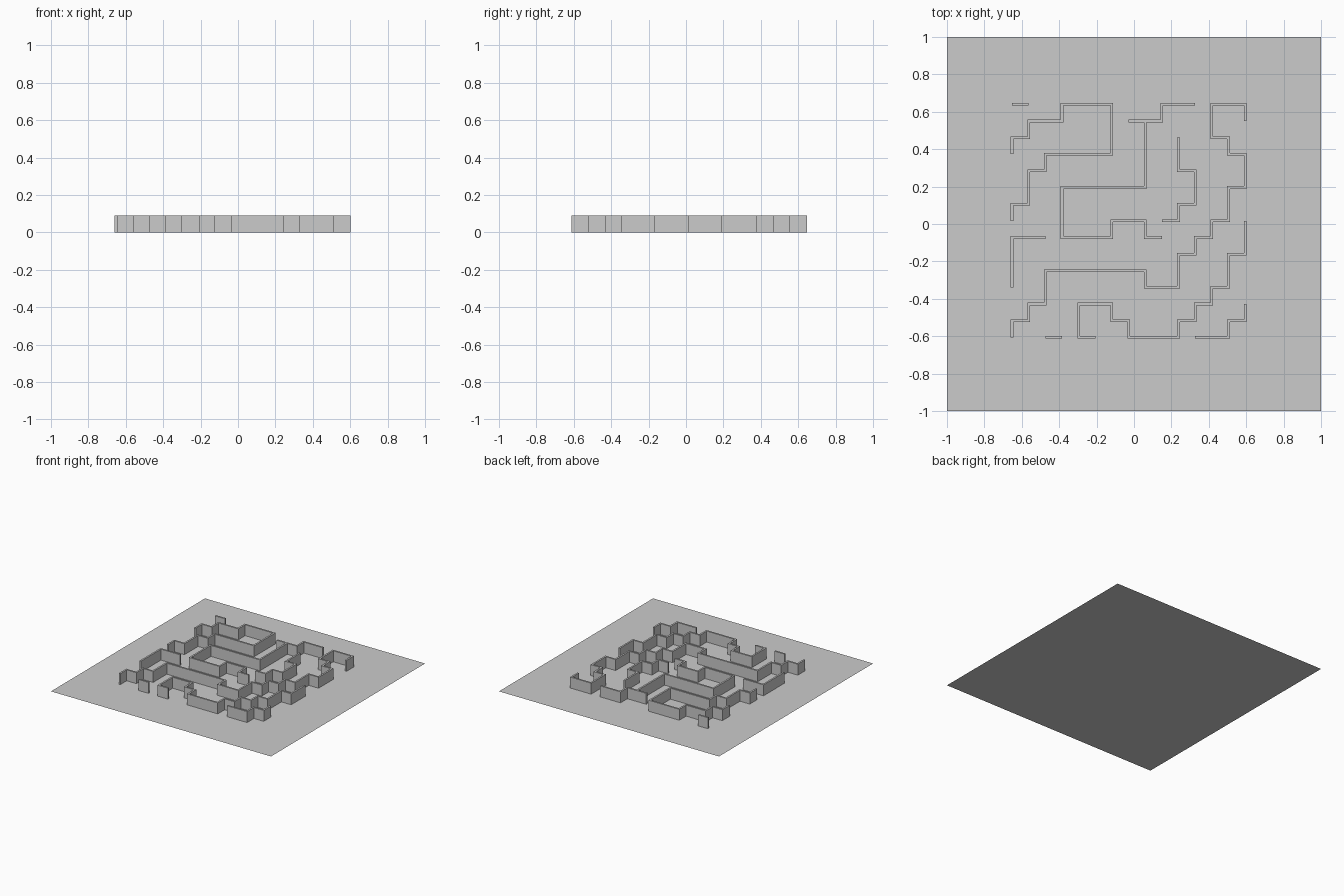
import bpy, bmesh
from mathutils import Vector

if "Cube" in bpy.data.objects:
    bpy.data.objects.remove(bpy.data.objects["Cube"])

STEP, X0, Y0 = 0.089, -0.652, 0.640   # lattice spacing and top-left node
HALF, HEIGHT = 0.007, 0.09            # half wall thickness, wall height

# Flat base sheet
bpy.ops.mesh.primitive_plane_add(size=2)
bpy.context.object.name = "base_plate"


def trace(col, row, axis, steps):
    """Right-angled path: steps alternate between x (0) and y (1)."""
    pts, p = [], [col, row]
    pts.append(tuple(p))
    for s in steps:
        p[axis] += s
        axis = 1 - axis
        pts.append(tuple(p))
    return [Vector((X0 + c * STEP, Y0 - r * STEP)) for c, r in pts]


def wall(name, pts):
    """Upright mitred wall along a path, with flush ends."""
    bm = bmesh.new()
    rings = []
    for i, p in enumerate(pts):
        a = (p - pts[i - 1]).normalized() if i else Vector((0, 0))
        b = (pts[i + 1] - p).normalized() if i < len(pts) - 1 else Vector((0, 0))
        off = Vector((-a.y - b.y, a.x + b.x)) * HALF   # right-angle mitre
        l, r = p + off, p - off
        rings.append([bm.verts.new((q.x, q.y, z))
                      for q, z in ((l, 0), (r, 0), (r, HEIGHT), (l, HEIGHT))])
    for A, B in zip(rings, rings[1:]):
        for k in range(4):
            n = (k + 1) % 4
            bm.faces.new((A[k], A[n], B[n], B[k]))
    bm.faces.new(rings[0])
    bm.faces.new(rings[-1])
    bmesh.ops.recalc_face_normals(bm, faces=bm.faces)
    me = bpy.data.meshes.new(name)
    bm.to_mesh(me)
    bm.free()
    ob = bpy.data.objects.new(name, me)
    bpy.context.collection.objects.link(ob)


# Walls: start column, start row, first axis, alternating steps
walls = {
    "wall_stub_back": (0, 0, 0, [1]),
    "wall_back_left": (0, 3, 1, [-1, 1, -1, 2, -1, 3, 3, -4, 1, -1, 2, -1, 1]),
    "wall_back_middle": (7, 1, 0, [2, -1, 2]),
    "wall_inner_hook": (8, 1, 1, [4, -5, 3, 3, -1, 2, 1, 1]),
    "wall_inner_right": (10, 2, 1, [2, 1, 2, -1, 1, -1]),
    "wall_diagonal": (14, 1, 1, [-1, -2, 2, 1, 1, 1, 2, -1, 2, -1, 1, -1, 1,
                                 -1, 2, -2, -1, -6, 2, -1, 1, -1, 1]),
    "wall_left": (2, 8, 0, [-2, 3]),
    "wall_front": (14, 7, 1, [2, -1, 2, -1, 1, -1, 1, -1, 1, -3, -1, -1, -1,
                              -2, 2, 1]),
    "wall_front_right": (14, 12, 1, [1, -1, 1, -2]),
    "wall_stub_front": (2, 14, 0, [1]),
}
for name, spec in walls.items():
    wall(name, trace(*spec))
